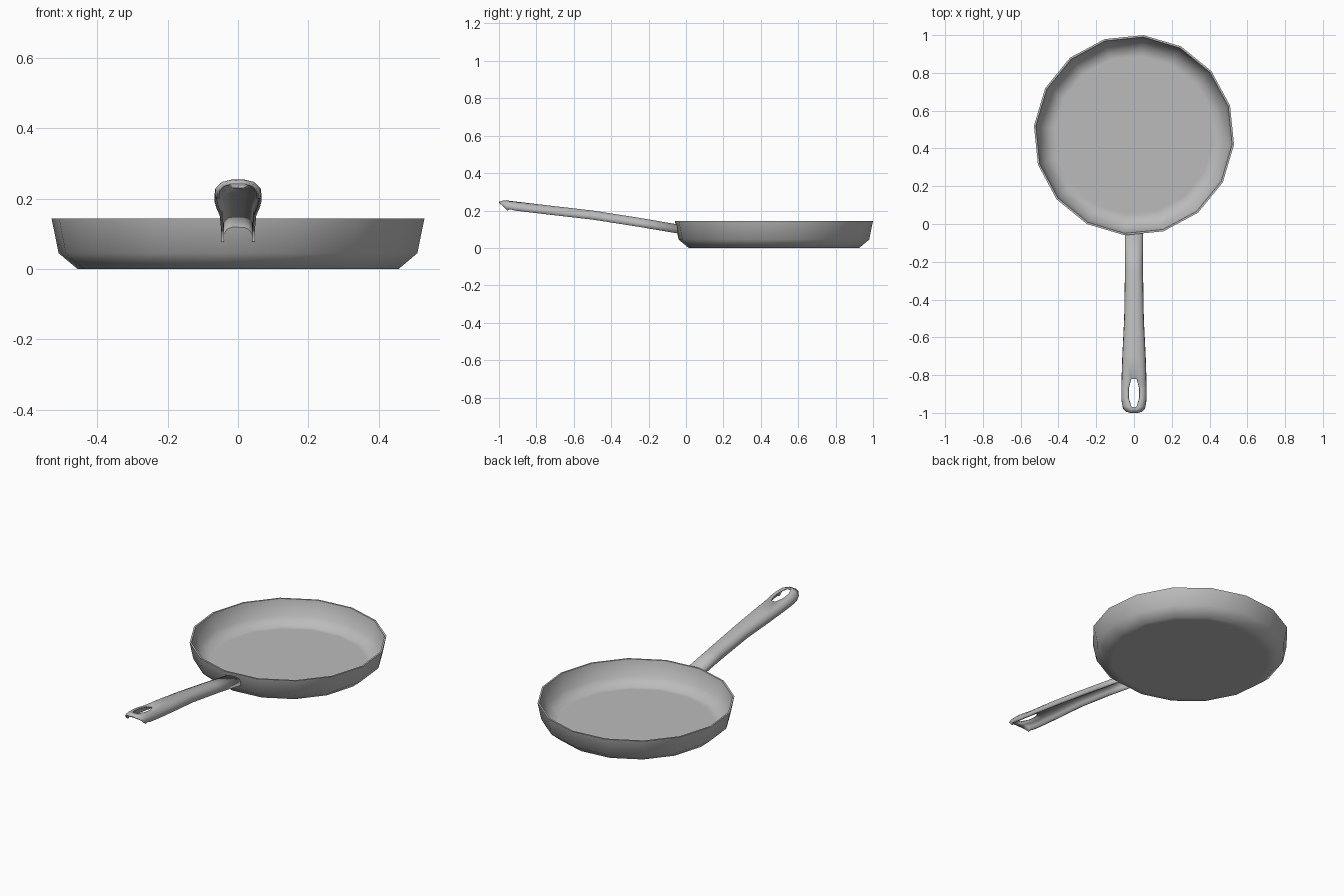
import bpy
import bmesh
from math import cos, sin, radians, tau

cube = bpy.data.objects.get("Cube")
if cube:
    bpy.data.objects.remove(cube, do_unlink=True)

# Single bare metal colour
metal = bpy.data.materials.new("grey_metal")
metal.use_nodes = True
grey = (0.5, 0.5, 0.5, 1)
metal.diffuse_color = grey
metal.node_tree.nodes["Principled BSDF"].inputs["Base Color"].default_value = grey


def finish(bm, name):
    """Turn a bmesh into a smooth shaded object with crisp rims."""
    mesh = bpy.data.meshes.new(name)
    bm.to_mesh(mesh)
    bm.free()
    mesh.materials.append(metal)
    obj = bpy.data.objects.new(name, mesh)
    bpy.context.collection.objects.link(obj)
    bpy.ops.object.select_all(action="DESELECT")
    obj.select_set(True)
    bpy.context.view_layer.objects.active = obj
    bpy.ops.object.shade_smooth_by_angle(angle=radians(55))
    return obj


# Pan body: sixteen-sided turned profile, outside up then inside down
SIDES = 16
TURN = radians(-5.4)
CENTRE_Y = 0.47
profile = [(0.42, 0), (0.458, 0), (0.512, 0.045), (0.532, 0.143),
           (0.522, 0.143), (0.502, 0.05), (0.45, 0.01), (0.42, 0.01)]
bm = bmesh.new()
rings = []
for radius, z in profile:
    angles = [TURN + tau * i / SIDES for i in range(SIDES)]
    rings.append([bm.verts.new((radius * cos(a), CENTRE_Y + radius * sin(a), z))
                  for a in angles])
for low, high in zip(rings, rings[1:]):
    for i in range(SIDES):
        j = (i + 1) % SIDES
        bm.faces.new((low[i], low[j], high[j], high[i]))
bm.faces.new(rings[0][::-1])
bm.faces.new(rings[-1])
bmesh.ops.recalc_face_normals(bm, faces=bm.faces)
finish(bm, "pan_body")

# Handle: arched channel, open underneath, with a hanging hole near the tip
# Each row: y, crown height, half width, half width of flat crown, rake of sides
rows = [(-0.045, 0.126, 0.048, 0.018, 0),
        (-0.25, 0.161, 0.048, 0.018, 0),
        (-0.5, 0.2, 0.052, 0.02, 0),
        (-0.7, 0.223, 0.062, 0.022, 0),
        (-0.82, 0.237, 0.066, 0.015, 0),
        (-0.87, 0.243, 0.067, 0.03, 0),
        (-0.92, 0.249, 0.067, 0.03, 0),
        (-0.97, 0.255, 0.065, 0.014, 0.03),
        (-1.0, 0.248, 0.06, 0.02, 0.045)]
HOLE_ROWS = range(4, 7)
DEPTH = 0.048
# Half section from edge to shoulder: share of width beyond the crown, share of drop
section = [(1, 1), (0.96, 0.5), (0.6, 0.15), (0, 0)]
bm = bmesh.new()
grid = []
for y, z, width, crown, rake in rows:
    half = [(crown + (width - crown) * s, d) for s, d in section]
    points = [(-x, d) for x, d in half] + half[::-1]
    grid.append([bm.verts.new((x, y + rake * d, z - DEPTH * d)) for x, d in points])
middle = len(section) - 1
for r in range(len(rows) - 1):
    for c in range(len(grid[r]) - 1):
        if r in HOLE_ROWS and c == middle:
            continue
        bm.faces.new((grid[r][c], grid[r + 1][c], grid[r + 1][c + 1], grid[r][c + 1]))
handle = finish(bm, "handle")
sheet = handle.modifiers.new("sheet_thickness", "SOLIDIFY")
sheet.thickness = 0.008
sheet.offset = -1
